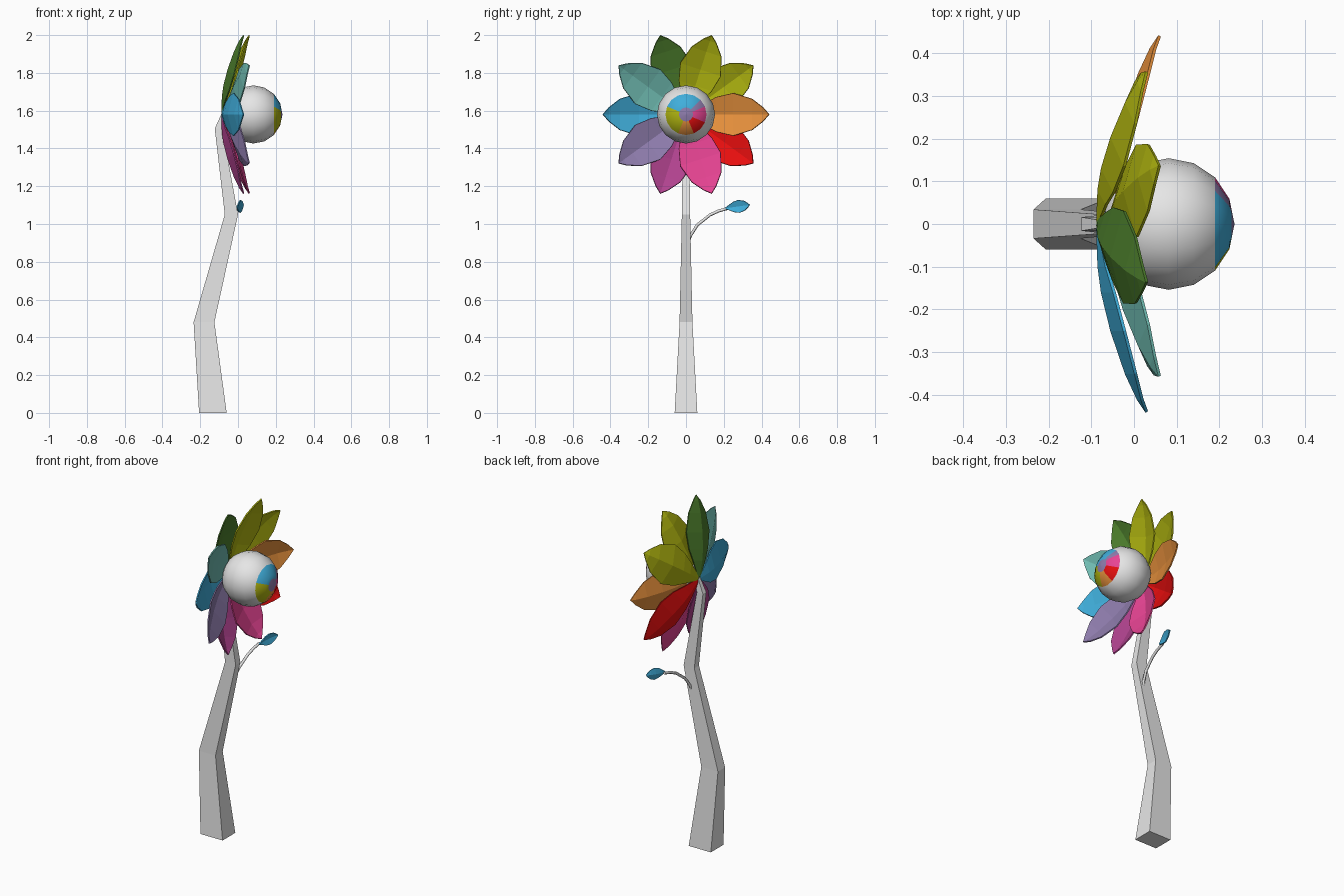
import bpy, bmesh, math
from mathutils import Vector

if "Cube" in bpy.data.objects:
    bpy.data.objects.remove(bpy.data.objects["Cube"])

# ---- colours (one material each) ----
def lin(c):
    c /= 255
    return c / 12.92 if c <= 0.04045 else ((c + 0.055) / 1.055) ** 2.4

def material(name, r, g, b):
    m = bpy.data.materials.new(name)
    m.diffuse_color = (lin(r), lin(g), lin(b), 1)
    m.use_nodes = True
    m.node_tree.nodes["Principled BSDF"].inputs["Base Color"].default_value = m.diffuse_color
    return m

M = {n: material(n, *c) for n, c in {
    "white": (230, 230, 230), "blue": (64, 174, 219), "teal": (112, 188, 178),
    "green": (78, 128, 45), "olive_yellow": (176, 181, 16), "orange": (230, 144, 60),
    "red": (230, 14, 14), "pink": (232, 68, 148), "magenta": (176, 66, 142),
    "lavender": (142, 124, 172)}.items()}

CZ = 1.58          # height of the flower centre

def make(name, verts, faces, mats):
    me = bpy.data.meshes.new(name)
    me.from_pydata([tuple(v) for v in verts], [], faces)
    for m in mats:
        me.materials.append(M[m])
    bm = bmesh.new()
    bm.from_mesh(me)
    bmesh.ops.recalc_face_normals(bm, faces=bm.faces)
    bm.to_mesh(me)
    bm.free()
    ob = bpy.data.objects.new(name, me)
    bpy.context.collection.objects.link(ob)
    return ob

def loft(name, rings, mats):
    """Skin equal-sized rings of points and cap both ends."""
    n = len(rings[0])
    verts = [v for ring in rings for v in ring]
    faces = [(i * n + j, i * n + (j + 1) % n, (i + 1) * n + (j + 1) % n, (i + 1) * n + j)
             for i in range(len(rings) - 1) for j in range(n)]
    faces += [tuple(range(n)), tuple(range(len(verts) - n, len(verts)))]
    return make(name, verts, faces, mats)

# ---- bent four-sided stem: centre x, z, half width x, half width y, slope of the cut ----
stem_rings = []
for x, z, hx, hy, slope in [(-0.133, 0, 0.073, 0.06, 0), (-0.18, 0.48, 0.055, 0.034, 0),
                            (-0.035, 1.05, 0.035, 0.022, 0), (-0.103, 1.505, 0.02, 0.016, 0),
                            (-0.077, 1.575, 0.01, 0.01, -1)]:
    stem_rings.append([(x + sx * hx, sy * hy, z + slope * sx * hx)
                       for sx, sy in ((-1, -1), (1, -1), (1, 1), (-1, 1))])
loft("stem", stem_rings, ["white"])

# ---- cupped petal: (radius, half width, keel x, edge x) ----
PETAL = [(0.01, 0.012, -0.085, -0.083), (0.10, 0.060, -0.082, -0.064),
         (0.16, 0.092, -0.074, -0.046), (0.25, 0.113, -0.052, -0.022),
         (0.35, 0.082, -0.018, 0.004), (0.41, 0.035, 0.010, 0.019)]

def petal(name, colour, angle, base, scale=1.0, thick=0.007):
    u = Vector((0, math.cos(angle), math.sin(angle)))
    w = Vector((0, -math.sin(angle), math.cos(angle)))
    base = Vector(base)
    X = Vector((1, 0, 0))
    verts = []
    for r, hw, keel, edge in PETAL:
        for side, x in ((-1, edge), (0, keel), (1, edge)):
            verts.append(base + scale * (u * r + w * hw * side + X * x))
    verts.append(base + scale * (u * 0.44 + X * 0.03))
    faces = []
    for i in range(len(PETAL) - 1):
        for j in (0, 1):
            a = 3 * i + j
            faces.append((a, a + 1, a + 4, a + 3))
    tip, last = len(verts) - 1, 3 * (len(PETAL) - 1)
    faces += [(last, last + 1, tip), (last + 1, last + 2, tip)]
    ob = make(name, verts, faces, [colour])
    mod = ob.modifiers.new("thickness", "SOLIDIFY")
    mod.thickness = thick
    mod.offset = 0

# ---- ring of ten petals, every other one set further forward ----
order = ["orange", "olive_yellow", "olive_yellow", "green", "teal",
         "blue", "lavender", "magenta", "pink", "red"]
for i, colour in enumerate(order):
    petal(f"petal_{i + 1}", colour, math.radians(36 * i), (0.03 * (1 - i % 2), 0, CZ))

# ---- flower centre: ball with its pole along +x, 16 segments ----
R, SEG = 0.154, 16
profile = [(R * math.cos(math.radians(22.5 * k)), R * math.sin(math.radians(22.5 * k)))
           for k in range(1, 8)]
pupil = (R + (profile[0][0] - R) * 0.63, profile[0][1] * 0.63)
profile = [(R, 0.001), pupil] + profile + [(-R, 0.001)]
rings = [[(0.081 + x, r * math.cos(2 * math.pi * j / SEG), CZ + r * math.sin(2 * math.pi * j / SEG))
          for j in range(SEG)] for x, r in profile]
ball_colours = ["white", "lavender", "blue", "olive_yellow", "orange", "red", "pink"]
ball = loft("flower_centre", rings, ball_colours)

# ---- coloured wheel on the front of the ball ----
wheel = [(22, "pink"), (50, "lavender"), (160, "blue"), (247, "olive_yellow"),
         (290, "orange"), (340, "red"), (361, "pink")]
for p in ball.data.polygons:
    p.use_smooth = True
    dx, y, z = p.center.x - 0.081, p.center.y, p.center.z - CZ
    r = math.hypot(y, z)
    if dx > 0.70 * R and r < 0.1:
        a = math.degrees(math.atan2(z, y)) % 360
        colour = "lavender" if r < 0.036 else next(c for lim, c in wheel if a < lim)
        p.material_index = ball_colours.index(colour)

# ---- thin curved twig ----
cu = bpy.data.curves.new("twig", "CURVE")
cu.dimensions = "3D"
cu.bevel_depth = 0.008
cu.bevel_resolution = 1
cu.use_fill_caps = True
path = [(-0.055, 0.01, 0.90), (-0.045, 0.025, 0.94), (-0.035, 0.06, 0.995),
        (-0.025, 0.127, 1.048), (-0.02, 0.175, 1.07), (-0.015, 0.225, 1.083)]
sp = cu.splines.new("POLY")
sp.points.add(len(path) - 1)
for pt, co in zip(sp.points, path):
    pt.co = (*co, 1)
cu.materials.append(M["white"])
bpy.context.collection.objects.link(bpy.data.objects.new("twig", cu))

# ---- small leaf: a petal at a third of the size ----
petal("leaf", "blue", math.radians(8), (0.02, 0.206, 1.083), 0.3, 0.006)
